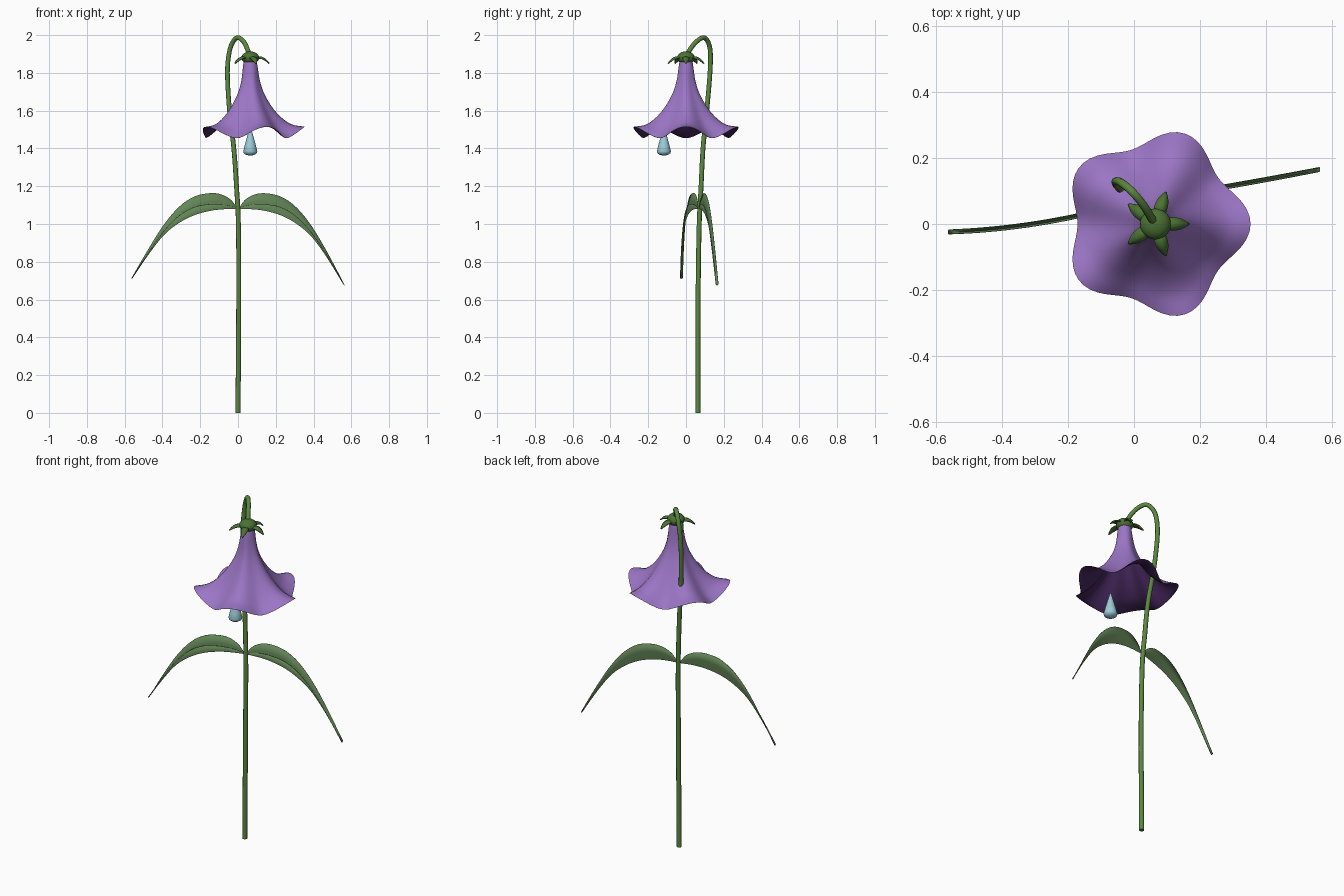
import bpy, bmesh, math
from mathutils import Vector

if "Cube" in bpy.data.objects:
    bpy.data.objects.remove(bpy.data.objects["Cube"])


def material(name, rgb):
    m = bpy.data.materials.new(name)
    m.diffuse_color = (*rgb, 1)
    m.use_nodes = True
    m.node_tree.nodes["Principled BSDF"].inputs["Base Color"].default_value = m.diffuse_color
    return m


PETAL = material("lilac", (0.33, 0.18, 0.56))
INSIDE = material("dark_violet", (0.06, 0.02, 0.105))
STEM = material("stem_green", (0.105, 0.24, 0.05))
LEAF = material("leaf_green", (0.125, 0.235, 0.095))
CALYX = material("calyx_green", (0.07, 0.17, 0.035))
WATER = material("pale_blue", (0.33, 0.60, 0.68))


def smooth_path(points, n):
    """Catmull-Rom interpolation through tuples of any length."""
    p = [Vector(q) for q in points]
    p = [2 * p[0] - p[1]] + p + [2 * p[-1] - p[-2]]
    out = []
    for i in range(1, len(p) - 2):
        a, b, c, d = p[i - 1:i + 3]
        for k in range(n):
            t = k / n
            out.append(0.5 * (2 * b + (c - a) * t + (2 * a - 5 * b + 4 * c - d) * t * t
                              + (3 * b - a - 3 * c + d) * t ** 3))
    return out + [p[-2]]


def grid(name, rows, mats, closed=False, angle=50, flip=False):
    """Mesh from equal-length rows of points; closed joins each row's ends."""
    bm = bmesh.new()
    vs = [[bm.verts.new(p) for p in row] for row in rows]
    n = len(rows[0])
    for a, b in zip(vs, vs[1:]):
        for j in range(n if closed else n - 1):
            k = (j + 1) % n
            f = [a[j], a[k], b[k], b[j]]
            bm.faces.new(f[::-1] if flip else f)
    me = bpy.data.meshes.new(name)
    bm.to_mesh(me)
    bm.free()
    ob = bpy.data.objects.new(name, me)
    bpy.context.collection.objects.link(ob)
    for m in mats:
        me.materials.append(m)
    me.shade_smooth()
    me.set_sharp_from_angle(angle=math.radians(angle))
    return ob


BX = 0.065  # bell axis, at y = 0

# Arching stem, a tapered tube
curve = bpy.data.curves.new("stem", 'CURVE')
curve.dimensions = '3D'
curve.bevel_depth = 0.013
curve.bevel_resolution = 3
curve.use_fill_caps = True
path = smooth_path([(0, .063, 0), (.004, .064, .6), (.002, .07, 1.0), (-.008, .08, 1.2),
                    (-.022, .09, 1.4), (-.045, .11, 1.6), (-.056, .127, 1.8),
                    (-.046, .129, 1.91), (-.026, .116, 1.965), (.0, .092, 1.987),
                    (.03, .055, 1.965), (.05, .022, 1.925), (BX, 0, 1.88)], 5)
spl = curve.splines.new('POLY')
spl.points.add(len(path) - 1)
for sp, p in zip(spl.points, path):
    sp.co = (*p, 1)
    sp.radius = 1.05 - 0.1 * p.z / 2
curve.materials.append(STEM)
bpy.context.collection.objects.link(bpy.data.objects.new("stem", curve))

# Five-lobed bell: (radius, height, lobe radius swing, lobe height swing)
profile = smooth_path([(.030, 1.885, 0, 0), (.037, 1.845, 0, 0), (.051, 1.75, .002, 0),
                       (.079, 1.67, .005, 0), (.132, 1.583, .010, .003),
                       (.195, 1.518, .018, .012), (.262, 1.485, .026, .030)], 4)


def bell_ring(q, inset=0.0):
    r, z, ar, az = q
    ring = []
    for i in range(80):
        a = math.tau * i / 80
        w = math.cos(5 * a)
        rr = r + ar * w - inset
        ring.append((BX + rr * math.cos(a), rr * math.sin(a), z + az * w - inset * 0.8))
    return ring


outer = [bell_ring(q) for q in profile]
inner = [bell_ring(q, 0.004 if k else 0.001) for k, q in enumerate(reversed(profile))]
bell = grid("bell_flower", outer + inner, [PETAL, INSIDE], closed=True, flip=True)
for f in bell.data.polygons:
    f.material_index = int(f.index >= len(outer) * 80)


def lathe(name, prof, cx, cy, mat, seg):
    rows = [[(cx + r * math.cos(math.tau * i / seg), cy + r * math.sin(math.tau * i / seg), z)
             for i in range(seg)] for r, z in prof]
    return grid(name, rows, [mat], closed=True)


# Calyx cap, a flattened ball
lathe("calyx", [(max(.047 * math.sin(math.pi * k / 10), 1e-4), 1.88 - .034 * math.cos(math.pi * k / 10))
                for k in range(11)], BX, 0, CALYX, 24)

# Sepals curling out and down: (distance, height, half width)
sepal = smooth_path([(.025, 1.876, .013), (.05, 1.882, .018), (.075, 1.872, .014),
                     (.098, 1.848, .001)], 3)
for k in range(5):
    a = math.tau * k / 5
    out, side = Vector((math.cos(a), math.sin(a), 0)), Vector((-math.sin(a), math.cos(a), 0))
    rows = []
    for d, z, w in sepal:
        c = Vector((BX, 0, z)) + out * d
        drop = Vector((0, 0, -0.4 * w))
        rows.append([c - side * w + drop, c, c + side * w + drop])
    ob = grid("sepal_%d" % (k + 1), rows, [CALYX])
    mod = ob.modifiers.new("thickness", 'SOLIDIFY')
    mod.thickness = 0.006

# Dew drop hanging under the rim
lathe("dew_drop", [(.0005, 1.52), (.009, 1.49), (.019, 1.455), (.030, 1.415), (.037, 1.385),
                   (.034, 1.374), (.020, 1.365), (.0005, 1.362)], BX, -.117, WATER, 20)

# Folded leaves: (reach, upper edge, keel, front edge heights)
leaf = smooth_path([(.005, 1.085, 1.08, 1.083), (.04, 1.13, 1.08, 1.095),
                    (.09, 1.157, 1.078, 1.105), (.15, 1.163, 1.07, 1.105),
                    (.23, 1.146, 1.048, 1.09), (.31, 1.093, 1.008, 1.045),
                    (.39, 1.0, .945, .965), (.47, .875, .845, .855), (.562, .715, .710, .714)], 4)


def make_leaf(name, sx, sway, sag):
    rows = []
    for x, top, keel, front in leaf:
        t = x / .562
        y = .068 + sway(t)
        dz = -sag * t ** 3
        h = .007 * min(1, t * 6)
        back, mid, fore = (Vector((sx * x, y + h, top + dz)), Vector((sx * x, y - h * .3, keel + dz)),
                           Vector((sx * x, y - h, front + dz)))
        rows.append([back, back.lerp(mid, .5) + Vector((0, .001, 0)), mid, fore])
    ob = grid(name, rows, [LEAF], angle=60, flip=sx < 0)
    mod = ob.modifiers.new("thickness", 'SOLIDIFY')
    mod.thickness = 0.002
    mod.offset = 0


make_leaf("left_leaf", -1, lambda t: -.165 * t + .073 * t * t, 0)
make_leaf("right_leaf", 1, lambda t: .085 * t + .012 * t * t, .035)
